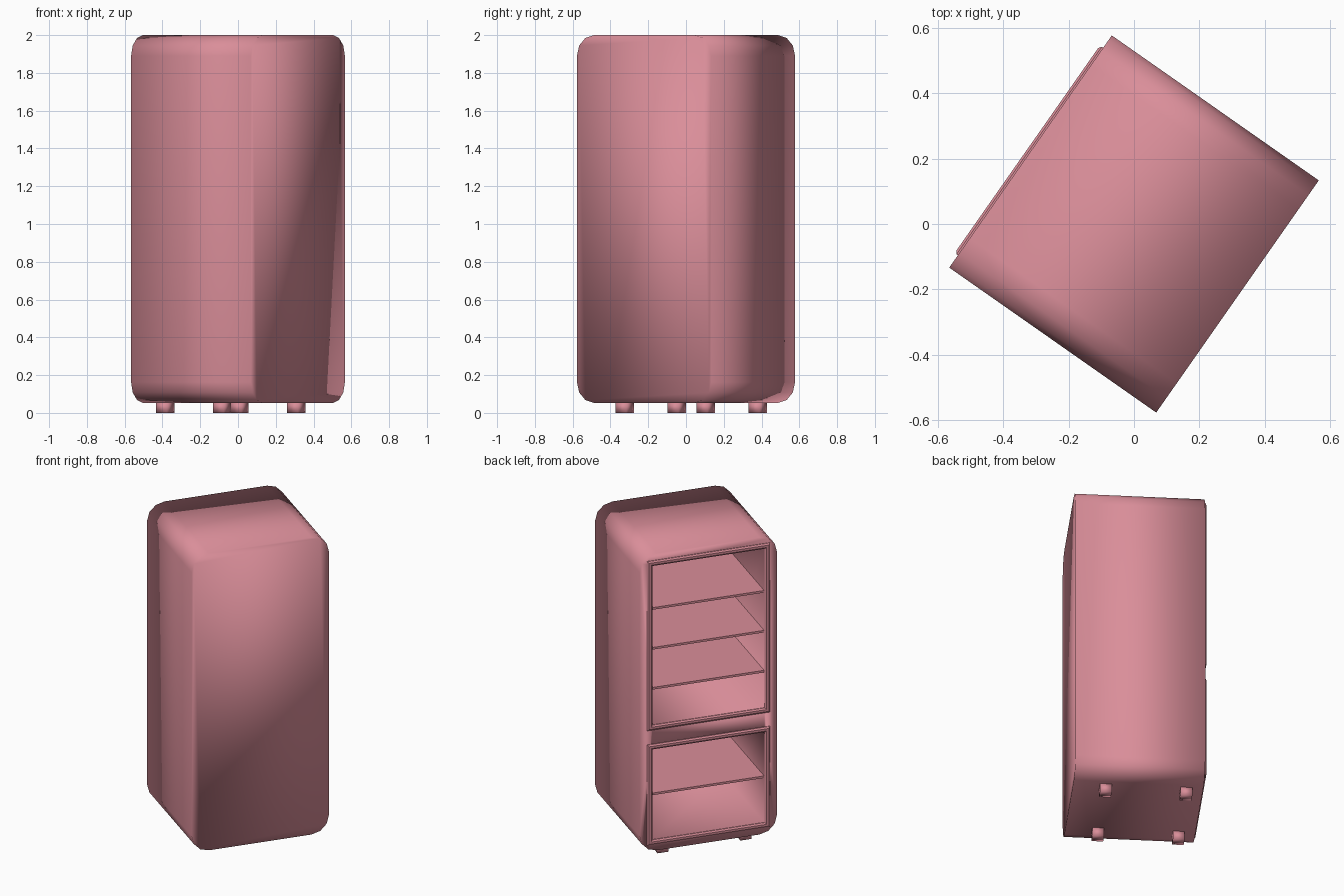
import bpy, bmesh, math
from mathutils import Matrix, Vector

old = bpy.data.objects.get("Cube")
if old:
    bpy.data.objects.remove(old, do_unlink=True)

# Local axes: x = depth (open side at -x), y = width; the cabinet stands turned
TURN = Matrix.Rotation(math.radians(-35), 4, 'Z')
DEPTH, WIDTH = 0.387, 0.434          # half sizes
BOTTOM, TOP, RADIUS = 0.053, 2.0, 0.11
OPEN_W, SEAL = 0.355, 0.033          # half opening width, seal width
OPENINGS = [(0.88, 1.923), (0.128, 0.721)]
CAVITY_BACK = 0.32

pink = bpy.data.materials.new("dusty_pink")
pink.use_nodes = True
colour = (0.70, 0.27, 0.32, 1)
pink.diffuse_color = colour
pink.node_tree.nodes["Principled BSDF"].inputs["Base Color"].default_value = colour


def finish(name, bm, smooth):
    """Turn a bmesh into a placed, coloured object."""
    bmesh.ops.recalc_face_normals(bm, faces=bm.faces)
    bm.transform(TURN)
    for f in bm.faces:
        f.smooth = smooth
    mesh = bpy.data.meshes.new(name)
    bm.to_mesh(mesh)
    bm.free()
    mesh.materials.append(pink)
    obj = bpy.data.objects.new(name, mesh)
    bpy.context.collection.objects.link(obj)
    return obj


def add_box(bm, lo, hi):
    lo, hi = Vector(lo), Vector(hi)
    place = Matrix.Translation((lo + hi) / 2) @ Matrix.Diagonal((*(hi - lo), 1))
    bmesh.ops.create_cube(bm, size=1, matrix=place)


# Cabinet: rounded rectangle pushed through the depth
bm = bmesh.new()
outline = []
for i, (sy, top) in enumerate([(1, True), (-1, True), (-1, False), (1, False)]):
    cy = sy * (WIDTH - RADIUS)
    cz = TOP - RADIUS if top else BOTTOM + RADIUS
    for k in range(4):
        a = math.radians(90 * i + 30 * k)
        outline.append((cy + RADIUS * math.cos(a), cz + RADIUS * math.sin(a)))
front = bm.faces.new([bm.verts.new((-DEPTH, y, z)) for y, z in outline])
back = bmesh.ops.extrude_face_region(bm, geom=[front], use_keep_orig=True)
moved = [g for g in back["geom"] if isinstance(g, bmesh.types.BMVert)]
bmesh.ops.translate(bm, verts=moved, vec=(2 * DEPTH, 0, 0))
cabinet = finish("cabinet", bm, True)

# Two compartments cut into the open side
bm = bmesh.new()
for z0, z1 in OPENINGS:
    add_box(bm, (-DEPTH - 0.1, -OPEN_W, z0), (CAVITY_BACK, OPEN_W, z1))
cutter = finish("compartment_cutter", bm, True)
cutter.hide_render = True
cut = cabinet.modifiers.new("compartments", 'BOOLEAN')
cut.operation = 'DIFFERENCE'
cut.solver = 'EXACT'
cut.object = cutter
bpy.context.view_layer.objects.active = cabinet
bpy.ops.object.modifier_apply(modifier=cut.name)
bpy.data.objects.remove(cutter, do_unlink=True)
for f in cabinet.data.polygons:
    f.use_smooth = True
    f.material_index = 0

# Rounded seal around each opening
for name, (z0, z1) in zip(("upper_seal", "lower_seal"), OPENINGS):
    bm = bmesh.new()
    rings = []
    for k in range(8):
        a = math.radians(45 * k + 22.5)
        grow = SEAL / 2 * (1 + math.cos(a) * 1.08)
        x = -DEPTH - 0.012 * math.sin(a) / math.sin(math.radians(67.5))
        y = OPEN_W + grow
        corners = [(-y, z0 - grow), (y, z0 - grow), (y, z1 + grow), (-y, z1 + grow)]
        rings.append([bm.verts.new((x, *c)) for c in corners])
    for k in range(8):
        r, s = rings[k], rings[(k + 1) % 8]
        for j in range(4):
            n = (j + 1) % 4
            bm.faces.new((r[j], r[n], s[n], s[j]))
    finish(name, bm, False)

# Shelves
for i, z in enumerate((1.645, 1.384, 1.122, 0.43)):
    bm = bmesh.new()
    add_box(bm, (-DEPTH + 0.005, -OPEN_W - 0.002, z - 0.014),
            (CAVITY_BACK + 0.002, OPEN_W + 0.002, z))
    finish(f"shelf_{i + 1}", bm, False)

# Feet, set slightly towards the open side
for end, sx in (("front", -1), ("rear", 1)):
    for side, sy in (("left", -1), ("right", 1)):
        bm = bmesh.new()
        x, y, h = -0.047 + sx * 0.24, sy * 0.262, 0.035
        add_box(bm, (x - h, y - h, 0), (x + h, y + h, BOTTOM + 0.005))
        finish(f"{end}_{side}_foot", bm, True)
